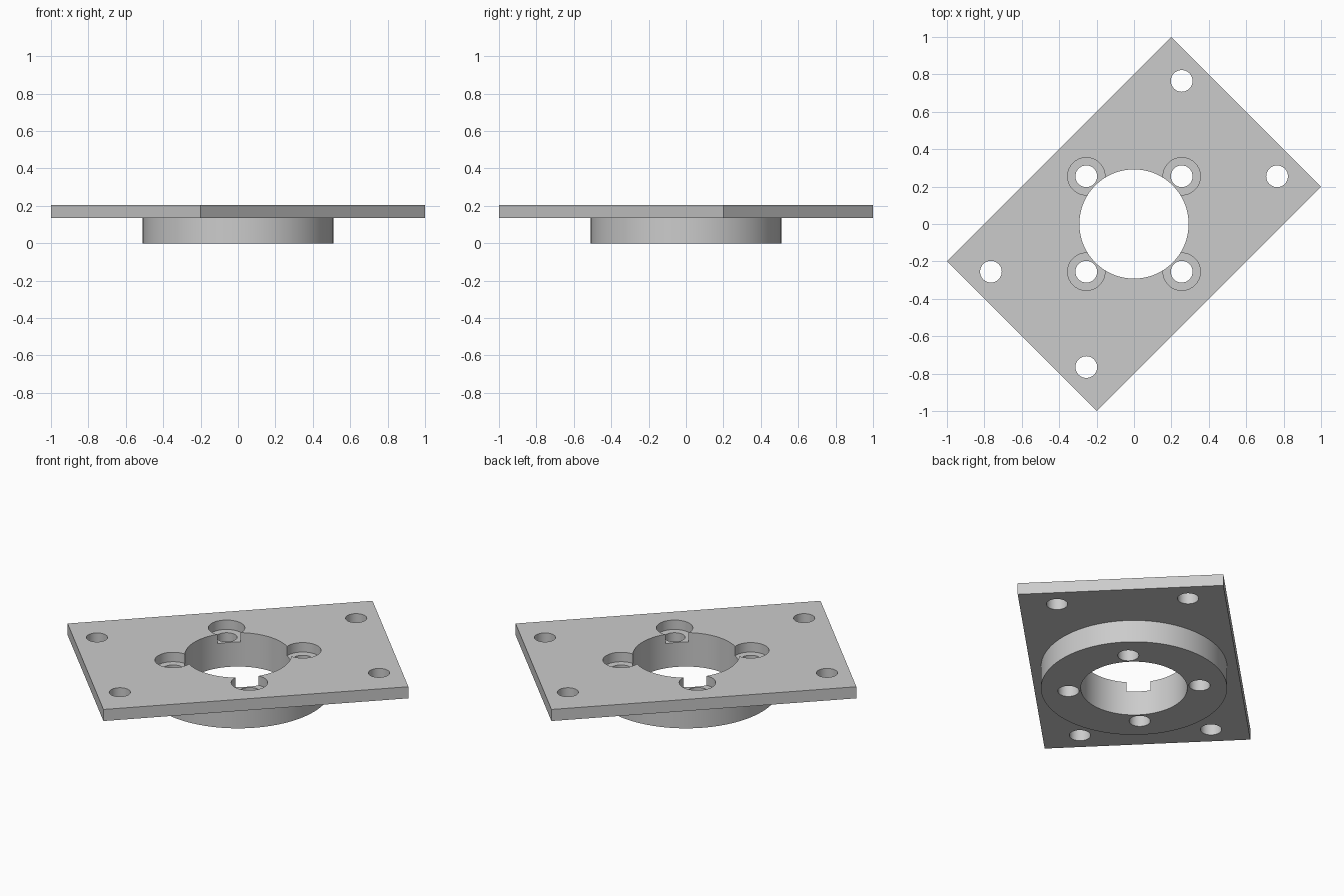
import bpy
import math

if "Cube" in bpy.data.objects:
    bpy.data.objects.remove(bpy.data.objects["Cube"], do_unlink=True)

PLATE_BOTTOM, PLATE_TOP = 0.135, 0.205
SEAT_DEPTH = 0.057
BOLT = 0.255   # spacing unit of the hole pattern

steel = bpy.data.materials.new("plain_grey")
steel.use_nodes = True
grey = (0.6, 0.6, 0.6, 1)
steel.diffuse_color = grey
steel.node_tree.nodes["Principled BSDF"].inputs["Base Color"].default_value = grey


def cylinder(name, radius, bottom, top, x=0, y=0, sides=64):
    bpy.ops.mesh.primitive_cylinder_add(
        vertices=sides, radius=radius, depth=top - bottom,
        location=(x, y, (bottom + top) / 2))
    obj = bpy.context.object
    obj.name = name
    return obj


def combine(target, tool, operation):
    mod = target.modifiers.new(tool.name, "BOOLEAN")
    mod.operation = operation
    mod.solver = "EXACT"
    mod.object = tool
    bpy.context.view_layer.objects.active = target
    bpy.ops.object.modifier_apply(modifier=mod.name)
    bpy.data.objects.remove(tool, do_unlink=True)


# Rectangular plate, turned so its long side runs along the diagonal
bpy.ops.mesh.primitive_cube_add(size=1)
flange = bpy.context.object
flange.name = "mounting_flange"
flange.scale = (1.2 * math.sqrt(2), 0.8 * math.sqrt(2), PLATE_TOP - PLATE_BOTTOM)
flange.rotation_euler.z = math.radians(45)
flange.location.z = (PLATE_BOTTOM + PLATE_TOP) / 2
bpy.ops.object.transform_apply(location=True, rotation=True, scale=True)

# Round boss below the plate, with the centre bore
combine(flange, cylinder("boss", 0.51, 0, 0.17, sides=128), "UNION")
combine(flange, cylinder("bore", 0.292, -0.1, 0.3, sides=128), "DIFFERENCE")

# Four counterbored holes around the bore
for sx in (-1, 1):
    for sy in (-1, 1):
        x, y = sx * BOLT, sy * BOLT
        combine(flange, cylinder("bolt_hole", 0.058, -0.1, 0.3, x, y), "DIFFERENCE")
        combine(flange, cylinder("bolt_seat", 0.1, PLATE_TOP - SEAT_DEPTH, 0.3, x, y),
                "DIFFERENCE")

# Four plain holes near the plate corners
for s in (-1, 1):
    for a, b in ((1, 3), (3, 1)):
        combine(flange, cylinder("corner_hole", 0.058, 0, 0.3, s * a * BOLT, s * b * BOLT),
                "DIFFERENCE")

# Finish
flange.data.materials.clear()
flange.data.materials.append(steel)
for face in flange.data.polygons:
    face.material_index = 0
bpy.ops.object.select_all(action="DESELECT")
flange.select_set(True)
bpy.context.view_layer.objects.active = flange
bpy.ops.object.shade_smooth_by_angle(angle=math.radians(30))
